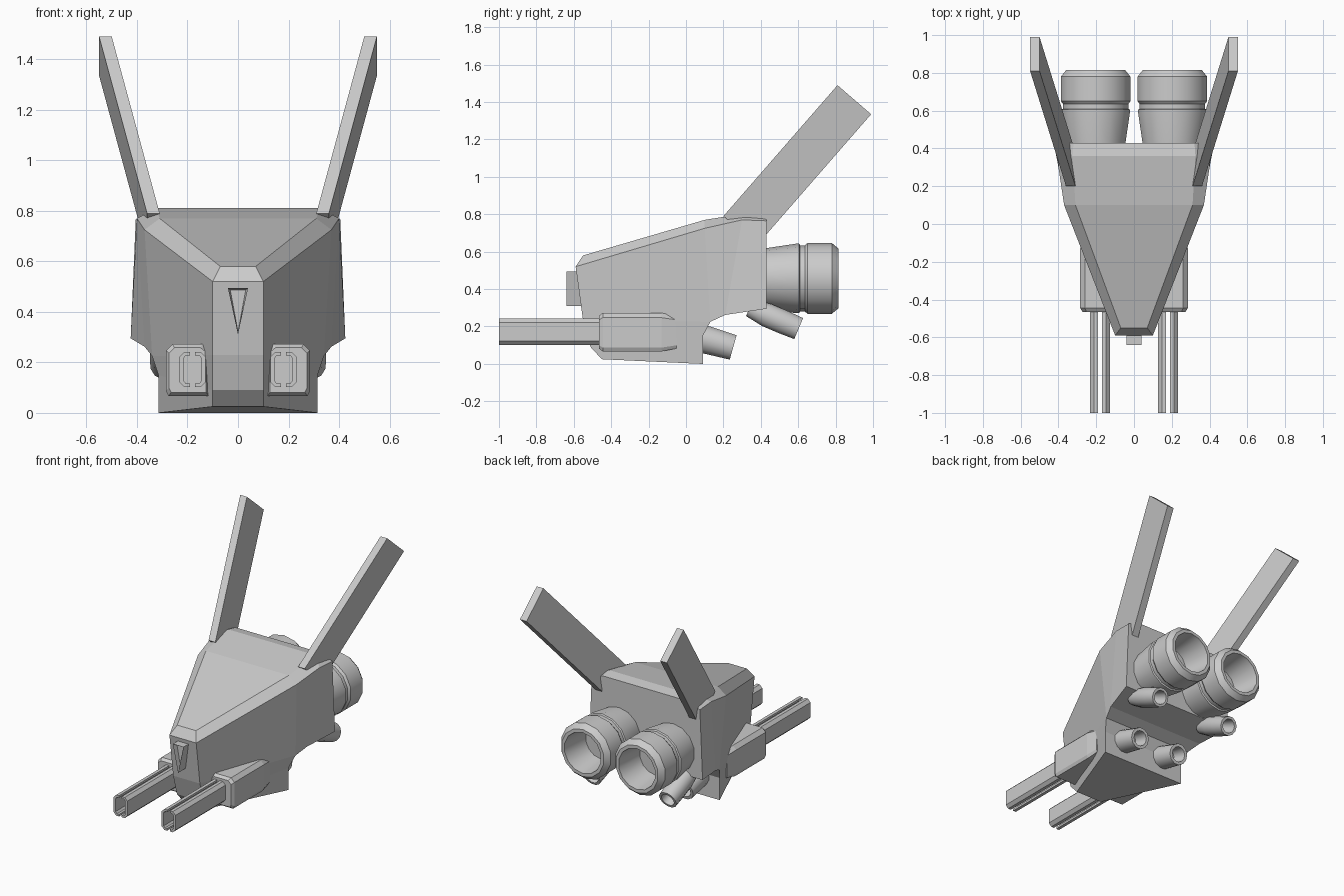
import bpy, bmesh, math
from mathutils import Vector

if "Cube" in bpy.data.objects:
    bpy.data.objects.remove(bpy.data.objects["Cube"])


def finish(name, bm, smooth=False):
    bmesh.ops.recalc_face_normals(bm, faces=bm.faces)
    me = bpy.data.meshes.new(name)
    bm.to_mesh(me)
    bm.free()
    ob = bpy.data.objects.new(name, me)
    bpy.context.collection.objects.link(ob)
    if smooth:
        bpy.ops.object.select_all(action='DESELECT')
        ob.select_set(True)
        bpy.context.view_layer.objects.active = ob
        bpy.ops.object.shade_smooth_by_angle(angle=math.radians(32))
    return ob


def mirror(ob):
    m = ob.modifiers.new("mirror", 'MIRROR')
    m.use_axis[0] = True
    return ob


def loft(name, rings, cap=True, smooth=False):
    """Skin a list of closed rings of points."""
    bm = bmesh.new()
    vs = [[bm.verts.new(p) for p in r] for r in rings]
    n = len(rings[0])
    for a, b in zip(vs, vs[1:]):
        for i in range(n):
            j = (i + 1) % n
            bm.faces.new((a[i], a[j], b[j], b[i]))
    if cap:
        bm.faces.new(vs[0])
        bm.faces.new(vs[-1])
    return finish(name, bm, smooth)


def tube(name, start, axis, profile, sides):
    """Revolve (distance, radius) pairs about an axis."""
    axis = Vector(axis).normalized()
    u = Vector((1, 0, 0))
    v = axis.cross(u)
    rings = []
    for d, r in profile:
        c = Vector(start) + axis * d
        angles = [2 * math.pi * (k + .5) / sides for k in range(sides)]
        rings.append([c + (u * math.cos(t) + v * math.sin(t)) * r for t in angles])
    return mirror(loft(name, rings, smooth=True))


# Hull: half-sections from nose to tail, bridged across the centre
sections = [
    [(.07, -.55, .58), (.10, -.59, .52), (.10, -.55, .23), (.10, -.51, .09), (.10, -.45, .025)],
    [(.31, .10, .77), (.37, .10, .725), (.34, .13, .225), (.315, .09, .15), (.315, .09, 0)],
    [(.325, .36, .812), (.40, .30, .77), (.37, .21, .262)],
    [(.32, .43, .80), (.405, .43, .765), (.425, .43, .295)],
]
bm = bmesh.new()
R = [[bm.verts.new(p) for p in s] for s in sections]
L = [[bm.verts.new((-p[0], p[1], p[2])) for p in s] for s in sections]
for side in (R, L):
    for a, b in zip(side, side[1:]):
        for i in range(min(len(a), len(b)) - 1):
            bm.faces.new((a[i], a[i + 1], b[i + 1], b[i]))
chain = [(0, 4), (0, 3), (0, 2), (0, 1), (0, 0), (1, 0), (2, 0), (3, 0),
         (3, 1), (3, 2), (2, 2), (1, 2), (1, 3), (1, 4)]
for (a, i), (b, j) in zip(chain, chain[1:] + chain[:1]):
    bm.faces.new((R[a][i], R[b][j], L[b][j], L[a][i]))
finish("hull", bm)

# Nose sensor: triangular prism with a recessed face
bm = bmesh.new()
tri = [(-.04, .495), (.04, .495), (0, .31)]
front = bm.faces.new([bm.verts.new((x, -.56, z)) for x, z in tri])
ext = bmesh.ops.extrude_face_region(bm, geom=[front])["geom"]
bmesh.ops.translate(bm, vec=(0, -.08, 0), verts=[e for e in ext if isinstance(e, bmesh.types.BMVert)])
face = [e for e in ext if isinstance(e, bmesh.types.BMFace)][0]
bmesh.ops.recalc_face_normals(bm, faces=bm.faces)
bmesh.ops.inset_region(bm, faces=[face], thickness=.012)
bmesh.ops.translate(bm, vec=(0, .03, 0), verts=face.verts)
finish("nose_sensor", bm)

# Swept fins
root = [(.31, .20, .79), (.36, .20, .79), (.36, .38, .635), (.31, .38, .635)]
tip = [(x + .19, y + .61, z + .70) for x, y, z in root]
mirror(loft("fin", [root, tip]))

# Main engines with hollow nozzles
tube("main_engine", (.203, .40, .457), (0, 1, 0),
     [(0, .16), (.03, .162), (.19, .186), (.205, .186), (.21, .177), (.235, .177),
      (.25, .189), (.38, .189), (.415, .16), (.415, .138), (.22, .115)], 14)

# Small manoeuvring thrusters
nozzle = [(.055, .06), (.045, .10)]
tube("upper_thruster", (.285, .34, .30), (0, .92, -.39),
     [(0, .05), (.10, .066), (.20, .066), (.285, .063), (.285, .046), (.17, .038)], 12)
tube("lower_thruster", (.16, .05, .145), (0, .96, -.27),
     [(0, .075), (.06, .077), (.21, .07), (.21, .05), (.11, .042)], 12)

# Gun housings: chamfered section with bevelled ends
section = [(.055, .10), (-.04, .10), (-.065, .08), (-.065, -.08), (-.065, -.105),
           (.095, -.105), (.105, -.085), (.105, .075), (.08, .10)]


def housing_ring(y, k):
    return [(.18 + .02 + (x - .02) * k, y, .172 + z * k) for x, z in section]


mirror(loft("gun_housing", [housing_ring(-.465, .86), housing_ring(-.445, 1),
                            housing_ring(-.13, 1), housing_ring(-.05, .85)]))

# Twin gun rails: facing C-channels
half_c = [(.01, .07), (.032, .07), (.052, .05), (.052, -.05), (.032, -.07), (.01, -.07),
          (.01, -.056), (.026, -.056), (.036, -.044), (.036, .044), (.026, .056), (.01, .056)]
for s, label in ((1, "outer"), (-1, "inner")):
    rings = [[(.18 + s * x, y, .172 + z) for x, z in half_c] for y in (-1, -.42)]
    mirror(loft("gun_rail_" + label, rings))
